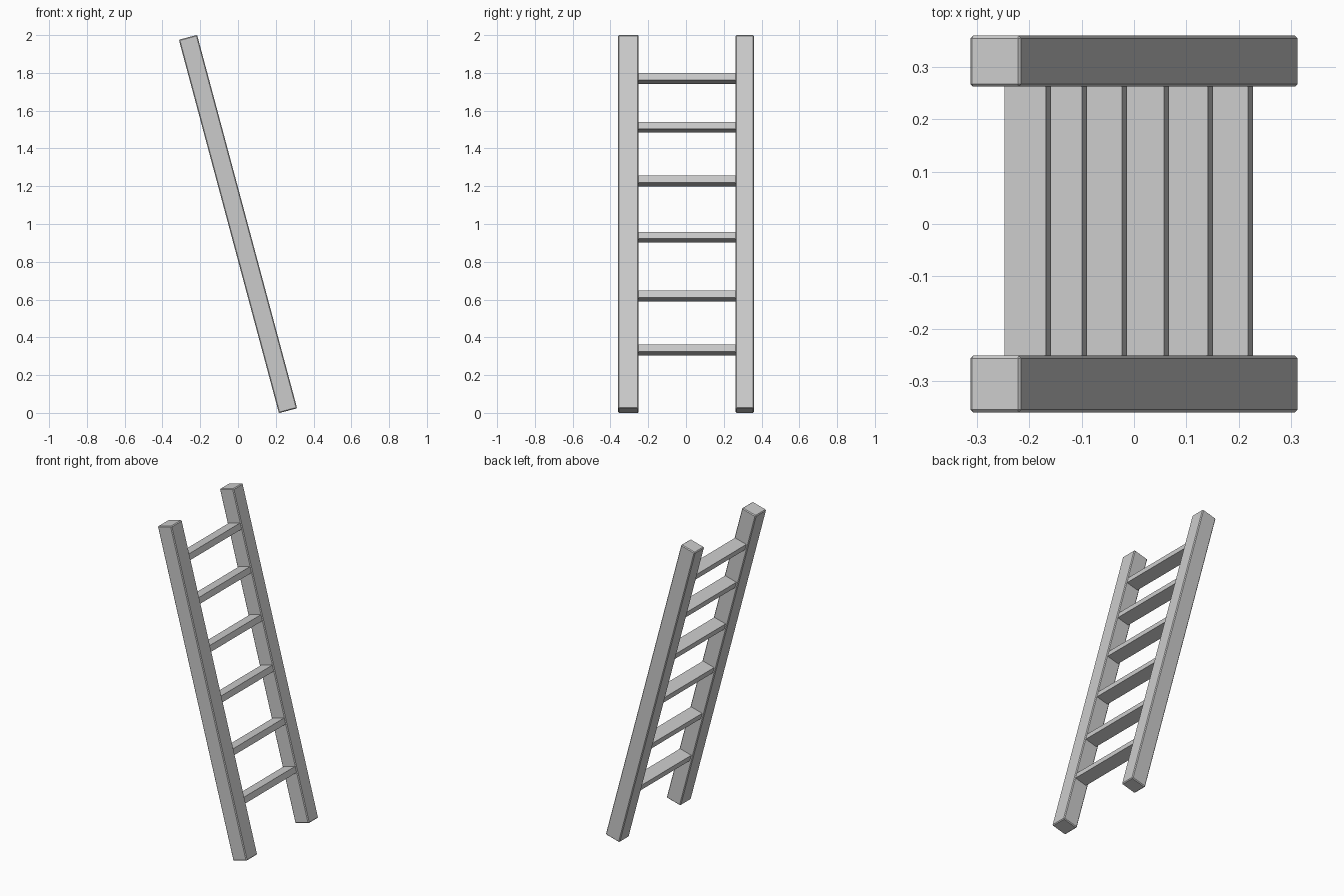
import bpy
from math import radians, sin, cos, tan

if "Cube" in bpy.data.objects:
    bpy.data.objects.remove(bpy.data.objects["Cube"])

TILT = radians(15)


def tilted_box(name, loc, size, bevel=0.0):
    """Box leaning with the ladder; sizes are baked into the mesh."""
    bpy.ops.mesh.primitive_cube_add(size=1, location=loc, rotation=(0, -TILT, 0))
    ob = bpy.context.object
    ob.name = name
    ob.scale = size
    bpy.ops.object.transform_apply(location=False, rotation=False, scale=True)
    if bevel:
        mod = ob.modifiers.new("edge_bevel", 'BEVEL')
        mod.width = bevel
        mod.segments = 1
    return ob


# Side rails
BEVEL = 0.005
rail_len = (2.0 - 0.1 * sin(TILT) + 2 * BEVEL * sin(TILT)) / cos(TILT)
for name, y0, y1 in (("front_rail", -0.359, -0.251), ("back_rail", 0.262, 0.359)):
    tilted_box(name, (0, (y0 + y1) / 2, 1.0), (0.1, y1 - y0, rail_len), BEVEL)

# Rungs, unevenly spaced, sunk slightly into both rails
for i, z in enumerate((0.332, 0.618, 0.93, 1.228, 1.512, 1.77)):
    x = -(z - 1.0) * tan(TILT) + 0.004
    tilted_box(f"rung_{i + 1}", (x, 0.005, z), (0.081, 0.533, 0.038))
